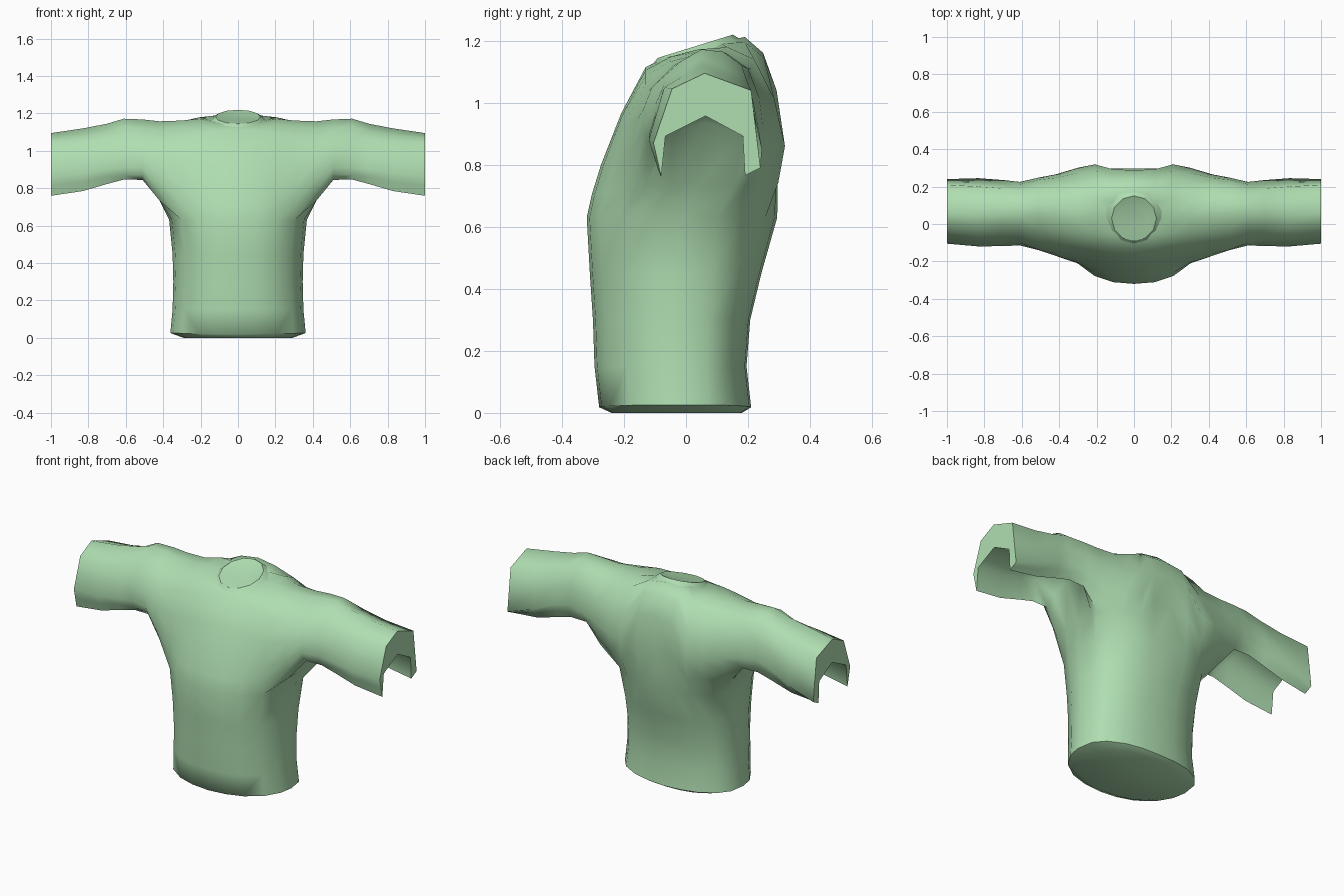
import bpy, bmesh, math
from mathutils import Vector

if "Cube" in bpy.data.objects:
    bpy.data.objects.remove(bpy.data.objects["Cube"])

green = bpy.data.materials.new("pale_green")
green.diffuse_color = (0.43, 0.73, 0.44, 1)
green.use_nodes = True
green.node_tree.nodes["Principled BSDF"].inputs["Base Color"].default_value = green.diffuse_color


def finish(bm, name, angle=60):
    bmesh.ops.recalc_face_normals(bm, faces=bm.faces[:])
    me = bpy.data.meshes.new(name)
    bm.to_mesh(me)
    bm.free()
    me.materials.append(green)
    ob = bpy.data.objects.new(name, me)
    bpy.context.collection.objects.link(ob)
    bpy.ops.object.select_all(action='DESELECT')
    ob.select_set(True)
    bpy.context.view_layer.objects.active = ob
    bpy.ops.object.shade_smooth_by_angle(angle=math.radians(angle))
    return ob


def smooth_path(pts, straight=False, steps=2):
    """Catmull-Rom (or straight) subdivision of the key points."""
    p = [Vector(q) for q in pts]
    p = [2 * p[0] - p[1]] + p + [2 * p[-1] - p[-2]]
    out = []
    for i in range(1, len(p) - 2):
        a, b, c, d = p[i - 1:i + 3]
        for k in range(steps):
            t = k / steps
            if straight:
                out.append(b.lerp(c, t))
            else:
                out.append(0.5 * (2 * b + (c - a) * t + (2 * a - 5 * b + 4 * c - d) * t * t
                                  + (3 * b - a - 3 * c + d) * t ** 3))
    out.append(p[-2])
    return out


COLS = (0, 0.3, 0.57, 0.82)      # front and back columns, share of half width
SIDES = 3                        # points on the flank / sleeve underside


def half_ring(a, yf, yb):
    """Right half of a torso outline, front centre to back centre."""
    def y(t, lim):
        return lim * (1 - t ** 2.3) ** (1 / 2.3)
    front = [(a * t, y(t, yf)) for t in COLS]
    side = [(a * .96, y(.96, yf)), (a, (yf + yb) * .3), (a * .96, y(.96, yb))]
    back = [(a * t, y(t, yb)) for t in reversed(COLS)]
    return front + side + back


bm = bmesh.new()

# Torso below the chest: height, half width, front, back
levels = [(0.0, .29, -.24, .18), (.018, .362, -.28, .21), (.15, .350, -.295, .195),
          (.3, .346, -.30, .207), (.45, .35, -.31, .243), (.63, .368, -.32, .294)]
rings = []
for k, (z, a, yf, yb) in enumerate(levels):
    rings.append([bm.verts.new((x, y, z + (.008 * x / a if k == 1 else 0)))
                  for x, y in half_ring(a, yf, yb)])
for r, s in zip(rings, rings[1:]):
    for i in range(len(r) - 1):
        bm.faces.new((r[i], r[i + 1], s[i + 1], s[i]))
bm.faces.new(rings[0])           # closed hem
chest = rings[-1]

# Chest sections: (y, z) over the shoulder, ends sit on the chest ring
chest_keys = [
    [(-.274, .80), (-.13, 1.115), (.03, 1.158), (.19, 1.212), (.288, 1.05)],
    [(-.266, .80), (-.13, 1.105), (.03, 1.160), (.19, 1.195), (.292, 1.04)],
    [(-.235, .80), (-.13, 1.085), (.04, 1.172), (.22, 1.14), (.319, .86)],
    [(-.205, .80), (-.13, 1.06), (.03, 1.162), (.21, 1.11), (.300, .87)]]
# Sleeve sections: x, height of the underside hollow, (y, z) over the arm
sleeve_keys = [
    (.42, 0, [(-.13, .735), (-.17, .85), (-.12, 1.04), (.04, 1.158), (.20, 1.11), (.265, .90), (.20, .735)]),
    (.51, .06, [(-.09, .845), (-.14, .91), (-.11, 1.05), (.05, 1.168), (.20, 1.11), (.248, .92), (.20, .845)]),
    (.61, .12, [(-.09, .847), (-.115, .91), (-.07, 1.07), (.05, 1.172), (.18, 1.12), (.225, .93), (.20, .847)]),
    (.70, .13, [(-.09, .823), (-.118, .90), (-.07, 1.06), (.05, 1.145), (.19, 1.09), (.235, .91), (.20, .823)]),
    (.83, .13, [(-.09, .785), (-.12, .88), (-.07, 1.05), (.05, 1.12), (.20, 1.06), (.245, .85), (.20, .785)]),
    (1.0, .13, [(-.08, .76), (-.105, .87), (-.045, 1.045), (.06, 1.095), (.21, 1.04), (.24, .79), (.19, .765)])]

n = len(COLS)
arcs, unders = [], []
for i, keys in enumerate(chest_keys):
    f, b = chest[i], chest[-1 - i]
    path = smooth_path([(f.co.y, f.co.z)] + keys + [(b.co.y, b.co.z)])
    arcs.append([f] + [bm.verts.new((f.co.x, p.x, p.y)) for p in path[1:-1]] + [b])
    unders.append(chest[n:n + SIDES])
for x, lift, keys in sleeve_keys:
    arcs.append([bm.verts.new((x, p.x, p.y)) for p in smooth_path(keys, x > .65)])
    (y0, z0), (y1, z1) = keys[0], keys[-1]
    edge = .25 - .2 * lift / .13
    unders.append([bm.verts.new((x, y0 + (y1 - y0) * f, (z0 + z1) / 2 + lift * h))
                   for f, h in ((edge, 1), (.53, 1.5), (1 - edge * .5, 1))])

# Skin over the shoulders and arms
for a, b in zip(arcs, arcs[1:]):
    for i in range(len(a) - 1):
        bm.faces.new((a[i], a[i + 1], b[i + 1], b[i]))
# Skin under the arms, from flank to cuff
for j in range(n - 1, len(arcs) - 1):
    lo = [arcs[j][0]] + unders[j] + [arcs[j][-1]]
    hi = [arcs[j + 1][0]] + unders[j + 1] + [arcs[j + 1][-1]]
    for i in range(len(lo) - 1):
        bm.faces.new((lo[i], hi[i], hi[i + 1], lo[i + 1]))
# Horseshoe-shaped cuff end
bm.faces.new(arcs[-1] + list(reversed(unders[-1])))

bmesh.ops.mirror(bm, geom=bm.verts[:] + bm.edges[:] + bm.faces[:], axis='X', merge_dist=1e-4)
bmesh.ops.remove_doubles(bm, verts=bm.verts[:], dist=1e-4)
finish(bm, "sweater_body")

# Neckline: low tilted collar with a slightly dished top
bm = bmesh.new()
loops = []
for rx, ry, height, tilt in ((.165, .155, 1.150, .31), (.12, .121, 1.182, .31), (.07, .07, 1.176, .24)):
    loop = []
    for k in range(12):
        t = 2 * math.pi * k / 12
        y = ry * math.sin(t)
        loop.append(bm.verts.new((rx * math.cos(t), .03 + y, height + y * tilt)))
    loops.append(loop)
for lo, hi in zip(loops, loops[1:]):
    for k in range(12):
        m = (k + 1) % 12
        bm.faces.new((lo[k], lo[m], hi[m], hi[k]))
bm.faces.new(loops[-1])
bm.faces.new(list(reversed(loops[0])))
finish(bm, "neckline", 25)
